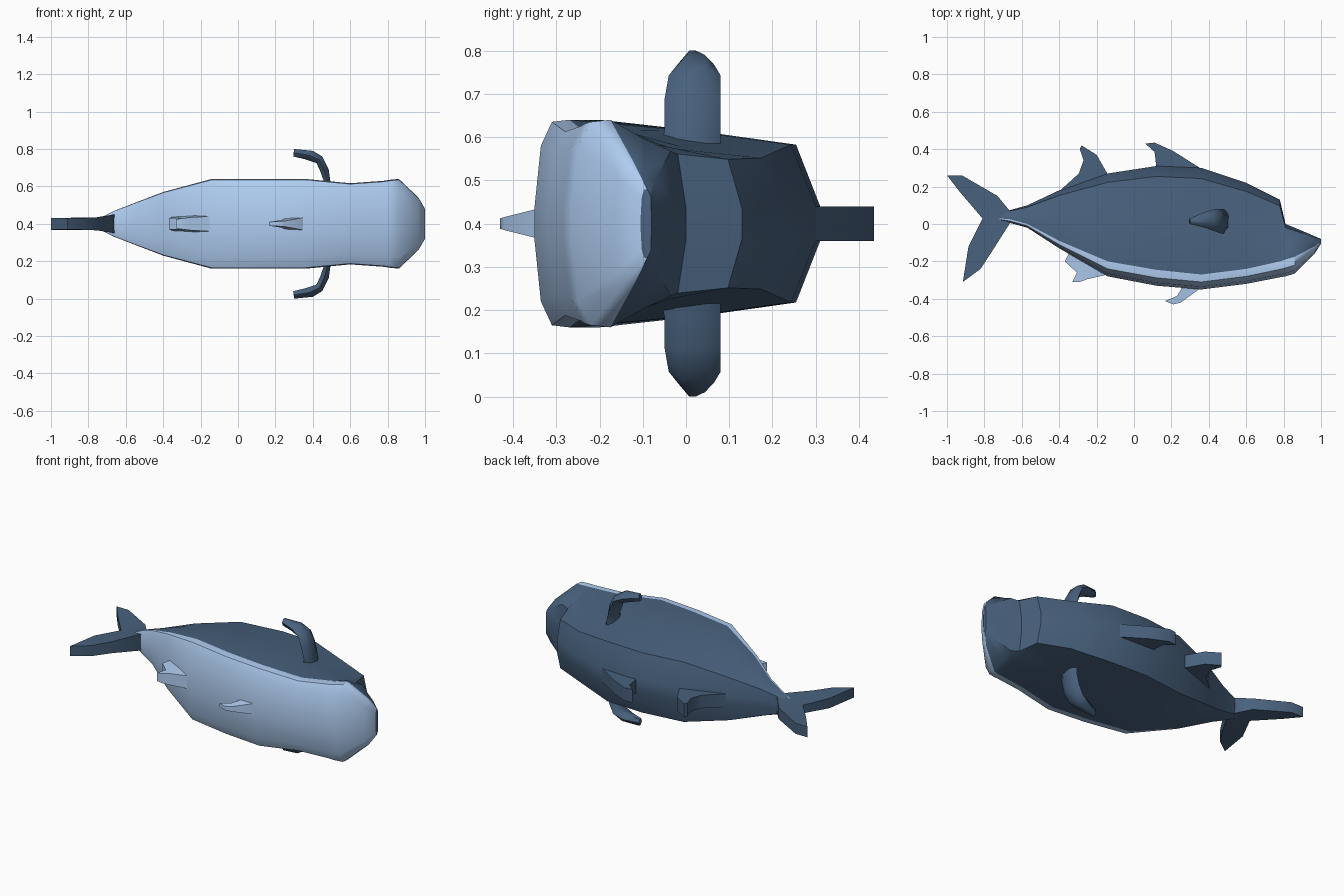
import bpy, bmesh
from math import radians


def material(name, rgb):
    m = bpy.data.materials.new(name)
    m.diffuse_color = (*rgb, 1)
    return m


DARK = material("dark_blue", (0.065, 0.12, 0.205))
LIGHT = material("pale_blue", (0.43, 0.61, 0.88))


def finish(bm, name, mats, angle=40):
    bmesh.ops.recalc_face_normals(bm, faces=bm.faces)
    me = bpy.data.meshes.new(name)
    bm.to_mesh(me)
    bm.free()
    ob = bpy.data.objects.new(name, me)
    bpy.context.collection.objects.link(ob)
    ob.location.z = 0.4
    for m in mats:
        me.materials.append(m)
    bpy.ops.object.select_all(action='DESELECT')
    ob.select_set(True)
    bpy.context.view_layer.objects.active = ob
    bpy.ops.object.shade_smooth_by_angle(angle=radians(angle))
    return ob


def loft(bm, rings, light=()):
    loops = [[bm.verts.new(p) for p in r] for r in rings]
    n = len(loops[0])
    for a, b in zip(loops, loops[1:]):
        for i in range(n):
            j = (i + 1) % n
            f = bm.faces.new((a[i], a[j], b[j], b[i]))
            f.material_index = int(i in light)
    bm.faces.new(loops[0])
    bm.faces.new(loops[-1])


def section(x, top, edge, bot, w, up):
    """Ring: rounded back, widest at the colour line, rounded belly.
    up = width of the upper flank relative to w."""
    h, d = top - edge, edge - bot
    half = [(top, 0.17 * up), (top - 0.1 * h, 0.76 * up), (top - 0.5 * h, 0.89 * up),
            (edge, 1), (edge - 0.5 * d, 0.98), (edge - 0.82 * d, 0.75), (bot, 0.17)]
    return ([(x, y, k * w) for y, k in half] +
            [(x, y, -k * w) for y, k in reversed(half)])


# body: x, back, colour line, belly, half width, upper flank factor
stations = [
    (-0.72, 0.06, 0.03, 0.02, 0.04, 1),
    (-0.66, 0.075, 0.025, 0.005, 0.07, 1),
    (-0.57, 0.10, 0.00, -0.02, 0.105, 1),
    (-0.40, 0.18, -0.09, -0.13, 0.17, 1),
    (-0.14, 0.27, -0.20, -0.28, 0.24, 1),
    (0.12, 0.31, -0.245, -0.33, 0.24, 1),
    (0.36, 0.30, -0.27, -0.35, 0.24, 1),
    (0.60, 0.22, -0.24, -0.32, 0.217, 0.92),
    (0.78, 0.13, -0.20, -0.285, 0.23, 0.85),
    (0.81, 0.00, -0.19, -0.28, 0.235, 0.9),
    (0.86, -0.02, -0.175, -0.265, 0.24, 0.92),
    (0.965, -0.065, -0.12, -0.16, 0.14, 0.95),
    (1.00, -0.08, -0.09, -0.105, 0.08, 1),
]
bm = bmesh.new()
loft(bm, [section(*s) for s in stations], light=range(3, 10))
finish(bm, "body", [DARK, LIGHT])


# upright fins: outline points (x, y, half thickness)
def fin(name, pts, mat):
    bm = bmesh.new()
    sides = [[bm.verts.new((x, y, s * t)) for x, y, t in pts] for s in (1, -1)]
    caps = [bm.faces.new(s) for s in sides]
    n = len(pts)
    for i in range(n):
        j = (i + 1) % n
        bm.faces.new((sides[0][i], sides[0][j], sides[1][j], sides[1][i]))
    bmesh.ops.triangulate(bm, faces=caps)
    finish(bm, name, [mat])


fin("front_dorsal_fin", [(0.36, 0.295, 0.04), (0.21, 0.39, 0.04), (0.11, 0.435, 0.04),
    (0.06, 0.43, 0.04), (0.11, 0.385, 0.04), (0.12, 0.30, 0.04), (0.16, 0.24, 0.04)], DARK)
fin("rear_dorsal_fin", [(-0.14, 0.265, 0.04), (-0.20, 0.37, 0.04), (-0.28, 0.42, 0.04),
    (-0.29, 0.40, 0.04), (-0.27, 0.34, 0.04), (-0.295, 0.27, 0.04), (-0.40, 0.175, 0.04),
    (-0.25, 0.17, 0.04)], DARK)
fin("pelvic_fin", [(0.36, -0.34, 0.035), (0.25, -0.42, 0.015), (0.21, -0.43, 0.012),
    (0.165, -0.412, 0.01), (0.23, -0.385, 0.02), (0.26, -0.335, 0.03),
    (0.30, -0.30, 0.035)], LIGHT)
fin("anal_fin", [(-0.14, -0.27, 0.04), (-0.25, -0.295, 0.035), (-0.29, -0.31, 0.03),
    (-0.33, -0.31, 0.025), (-0.305, -0.26, 0.03), (-0.37, -0.20, 0.03),
    (-0.34, -0.14, 0.04), (-0.22, -0.18, 0.05)], LIGHT)
fin("tail_fin", [(-0.66, 0.065, 0.05), (-0.73, 0.15, 0.035), (-0.92, 0.26, 0.032),
    (-1.0, 0.26, 0.032), (-0.93, 0.17, 0.03), (-0.81, 0.03, 0.025),
    (-0.885, -0.12, 0.03), (-0.915, -0.31, 0.03), (-0.82, -0.24, 0.032),
    (-0.755, -0.14, 0.035), (-0.66, 0.01, 0.05)], DARK)

# pectoral fins: curved blades, outer x/z, inner x/z, y range
blade = [
    (0.52, 0.13, 0.43, 0.13, -0.07, 0.08),
    (0.495, 0.22, 0.465, 0.21, -0.05, 0.08),
    (0.485, 0.29, 0.44, 0.28, -0.05, 0.08),
    (0.45, 0.36, 0.42, 0.325, -0.04, 0.08),
    (0.40, 0.39, 0.36, 0.345, -0.02, 0.065),
    (0.30, 0.40, 0.295, 0.36, 0.0, 0.03),
]
bm = bmesh.new()
rings = []
for xo, zo, xi, zi, y0, y1 in blade:
    xm, zm, q = (xo + xi) / 2, (zo + zi) / 2, (y1 - y0) / 4
    rings.append([(xm, y0, zm), (xo, y0 + q, zo), (xo, y1 - q, zo),
                  (xm, y1, zm), (xi, y1 - q, zi), (xi, y0 + q, zi)])
loft(bm, rings)
ob = finish(bm, "pectoral_fins", [DARK], 60)
mod = ob.modifiers.new("mirror", 'MIRROR')
mod.use_axis = (False, False, True)
mod.use_clip = False
